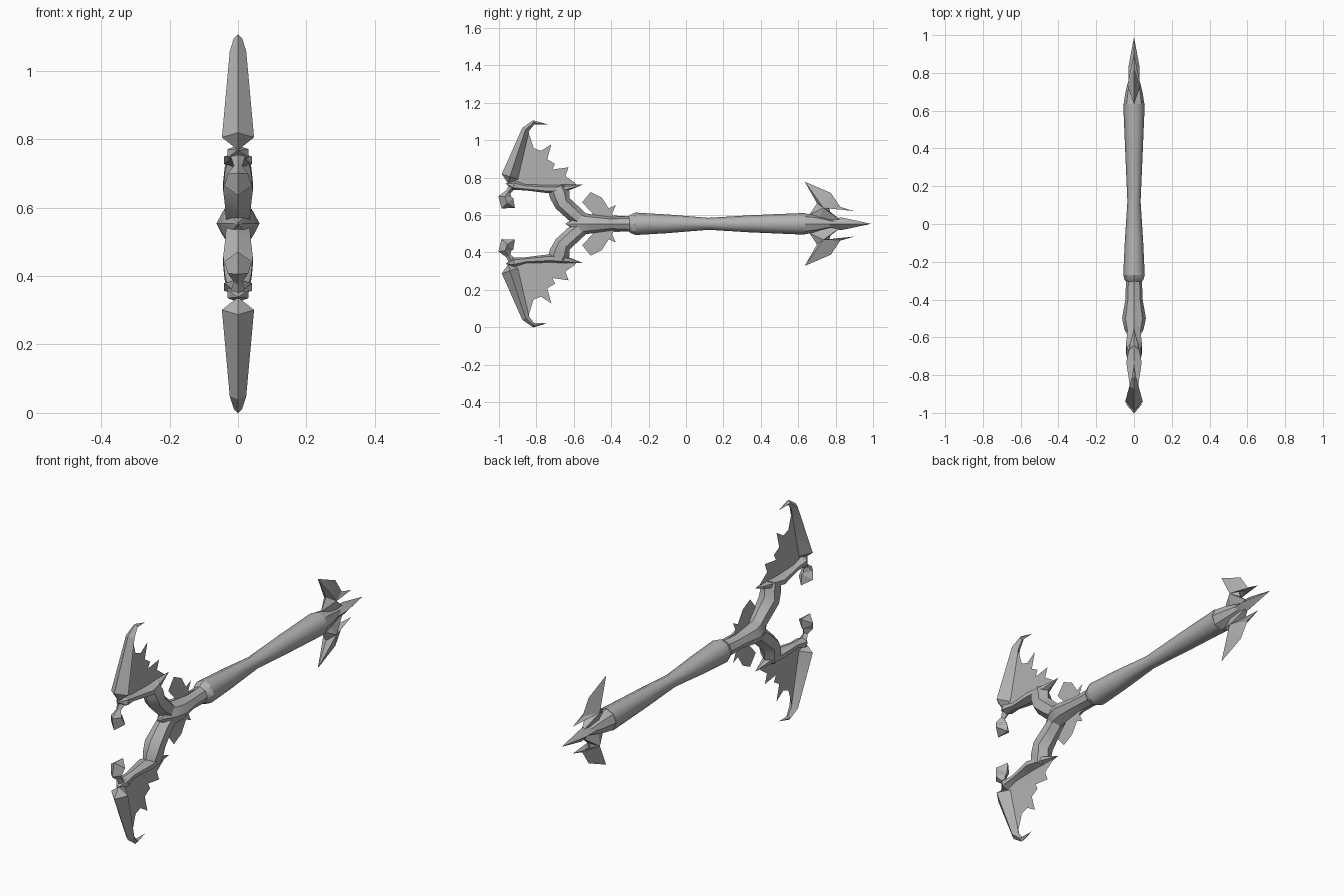
import bpy, bmesh, math
from mathutils import Vector

if "Cube" in bpy.data.objects:
    bpy.data.objects.remove(bpy.data.objects["Cube"])

MID = 0.553  # height of the weapon's axis

steel = bpy.data.materials.new("grey steel")
steel.use_nodes = True
GREY = (0.45, 0.45, 0.45, 1)
steel.diffuse_color = GREY
steel.node_tree.nodes["Principled BSDF"].inputs["Base Color"].default_value = GREY


def finish(name, bm, mirror=False, angle=35):
    """Turn a bmesh into an object on the axis, optionally mirrored top to bottom."""
    bmesh.ops.remove_doubles(bm, verts=bm.verts, dist=0.0005)
    bmesh.ops.recalc_face_normals(bm, faces=bm.faces)
    mesh = bpy.data.meshes.new(name)
    bm.to_mesh(mesh)
    bm.free()
    mesh.materials.append(steel)
    obj = bpy.data.objects.new(name, mesh)
    obj.location.z = MID
    bpy.context.collection.objects.link(obj)
    if mirror:
        mod = obj.modifiers.new("Mirror", "MIRROR")
        mod.use_axis = (False, False, True)
        mod.use_mirror_merge = False
    bpy.ops.object.select_all(action="DESELECT")
    obj.select_set(True)
    bpy.context.view_layer.objects.active = obj
    bpy.ops.object.shade_smooth_by_angle(angle=math.radians(angle))
    return obj


def loft(name, stations, sides, mirror=False, angle=35):
    """Stations are (y, z, half width in x, half depth across the path)."""
    bm = bmesh.new()
    path = [Vector((0, s[0], s[1])) for s in stations]
    rings = []
    for i, (y, z, hx, hn) in enumerate(stations):
        t = (path[min(i + 1, len(path) - 1)] - path[max(i - 1, 0)]).normalized()
        normal = Vector((0, -t.z, t.y))
        ring = []
        for k in range(sides):
            a = math.tau * k / sides
            ring.append(bm.verts.new(path[i] + normal * hn * math.cos(a)
                                     + Vector((hx * math.sin(a), 0, 0))))
        rings.append(ring)
    for a, b in zip(rings, rings[1:]):
        for k in range(sides):
            n = (k + 1) % sides
            bm.faces.new((a[k], a[n], b[n], b[k]))
    for ring, s in ((rings[0], stations[0]), (rings[-1], stations[-1])):
        if s[2] > 0.001:
            bm.faces.new(ring)
    return finish(name, bm, mirror, angle)


def sheet(name, outline):
    """Flat sheet in the middle plane."""
    bm = bmesh.new()
    face = bm.faces.new([bm.verts.new((0, y, z)) for y, z in outline])
    bmesh.ops.triangulate(bm, faces=[face])
    return finish(name, bm, True)


def ridged_blade(name, outline, peak, thick):
    """Sharp-edged blade swelling to a peak on each side."""
    bm = bmesh.new()
    rim = [bm.verts.new((0, y, z)) for y, z in outline]
    for side in (-thick, thick):
        top = bm.verts.new((side, *peak))
        for a, b in zip(rim, rim[1:] + rim[:1]):
            bm.faces.new((a, b, top))
    return finish(name, bm, True, 20)


# Handle, waisted in the middle, with collars
loft("handle", [(-0.27, 0, 0.057, 0.06), (-0.1, 0, 0.049, 0.05), (0.12, 0, 0.035, 0.032),
                (0.35, 0, 0.045, 0.046), (0.635, 0, 0.057, 0.058)], 8, angle=50)
loft("front_collar", [(-0.305, 0, 0.04, 0.042), (-0.295, 0, 0.05, 0.05),
                      (-0.27, 0, 0.057, 0.06)], 8)
loft("rear_socket", [(0.635, 0, 0.055, 0.056), (0.70, 0, 0.045, 0.045),
                     (0.80, 0, 0.02, 0.015)], 8)

# Forked head
loft("head_body", [(-0.30, 0, 0.042, 0.042), (-0.40, 0, 0.046, 0.036),
                   (-0.50, 0, 0.063, 0.05), (-0.56, 0, 0.05, 0.06),
                   (-0.645, 0, 0, 0)], 8, angle=25)
loft("fork_arms", [(-0.55, 0.015, 0.04, 0.04), (-0.60, 0.055, 0.042, 0.045),
                   (-0.66, 0.11, 0.05, 0.046), (-0.675, 0.155, 0.045, 0.055),
                   (-0.69, 0.195, 0.035, 0.05)], 6, True, 40)

# Leaf spikes around the neck
sheet("neck_leaves", [(-0.555, 0.115), (-0.47, 0.075), (-0.46, 0.1), (-0.51, 0.17),
                      (-0.45, 0.14), (-0.43, 0.075), (-0.375, 0.1), (-0.40, 0.045),
                      (-0.31, 0.04), (-0.36, 0.0), (-0.50, 0.0), (-0.50, 0.055)])

# Wings: base spike, leading edge, ragged membrane and claw
loft("wing_base", [(-0.55, 0.21, 0, 0), (-0.64, 0.192, 0.025, 0.018),
                   (-0.73, 0.185, 0.047, 0.022), (-0.86, 0.195, 0.025, 0.016),
                   (-0.92, 0.205, 0.036, 0.025), (-0.965, 0.215, 0, 0)], 6, True, 25)
loft("wing_leading_edge", [(-0.95, 0.215, 0, 0), (-0.942, 0.252, 0.047, 0.045),
                           (-0.857, 0.505, 0.024, 0.02), (-0.815, 0.542, 0.012, 0.012),
                           (-0.74, 0.532, 0, 0)], 4, True, 20)
sheet("wing_membrane", [(-0.93, 0.20), (-0.845, 0.50), (-0.815, 0.405), (-0.775, 0.39),
                        (-0.72, 0.425), (-0.742, 0.345), (-0.70, 0.32), (-0.715, 0.29),
                        (-0.628, 0.302), (-0.645, 0.255), (-0.595, 0.22), (-0.58, 0.20)])
loft("wing_claw", [(-0.925, 0.205, 0.025, 0.02), (-0.95, 0.17, 0.012, 0.014),
                   (-0.968, 0.145, 0.03, 0.035), (-0.955, 0.11, 0.04, 0.042),
                   (-0.915, 0.085, 0, 0)], 4, True, 20)

# Rear trident: central point and swept side blades
loft("rear_point", [(0.74, 0, 0.03, 0.02), (0.83, 0, 0.03, 0.034), (0.99, 0, 0, 0)], 4, angle=20)
ridged_blade("rear_blades", [(0.635, 0.225), (0.775, 0.165), (0.825, 0.09), (0.90, 0.068),
                             (0.805, 0.082), (0.765, 0.10), (0.77, 0.065), (0.84, 0.01),
                             (0.70, 0.0), (0.66, 0.05), (0.70, 0.11)], (0.735, 0.085), 0.035)
